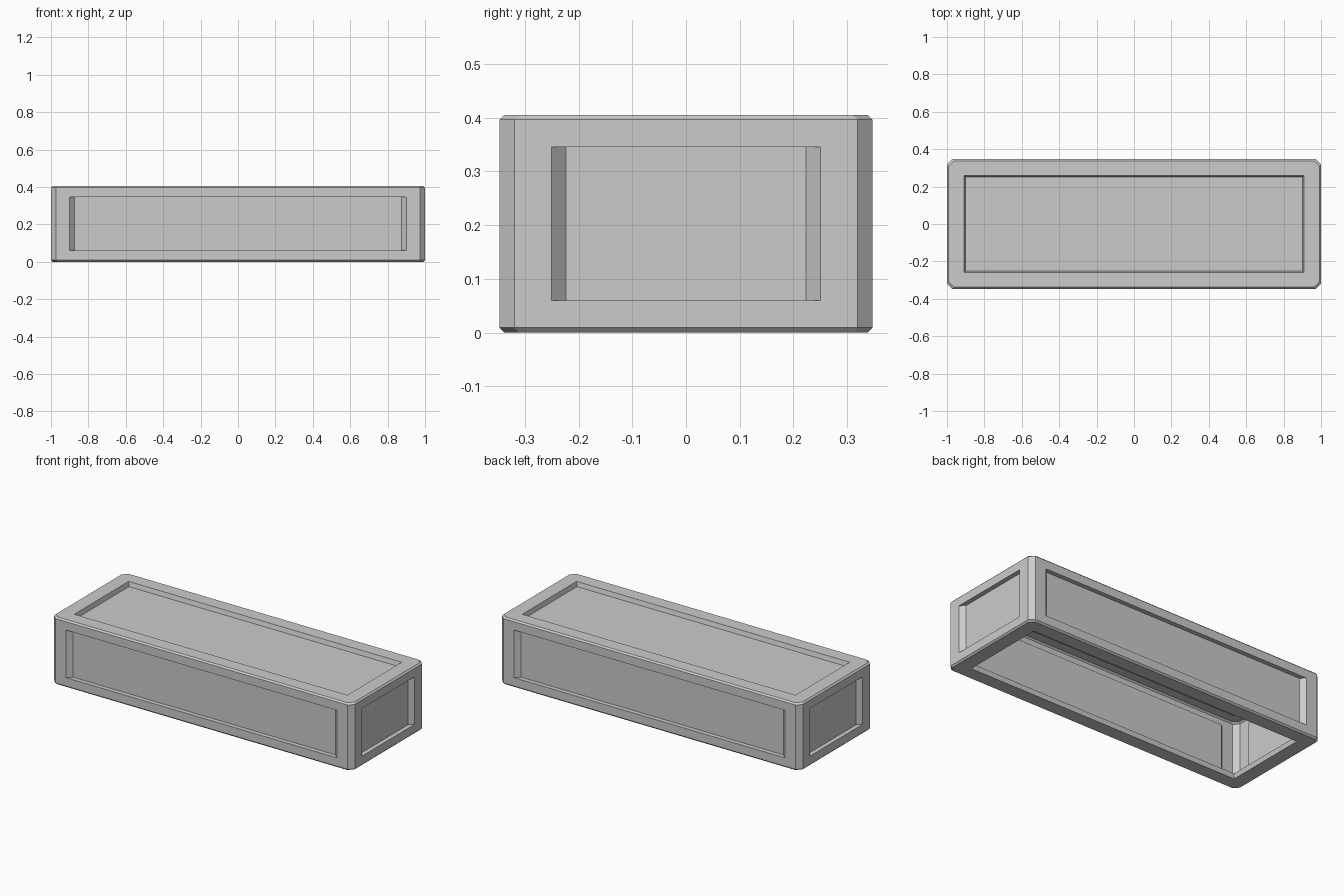
import bpy, bmesh
from mathutils import Vector

if "Cube" in bpy.data.objects:
    bpy.data.objects.remove(bpy.data.objects["Cube"])

X, Y, H = 1.0, 0.347, 0.405      # half length, half width, height
CORNER, RIM, DEPTH = 0.028, 0.009, 0.027
CENTRE = Vector((0, 0, 0.2025))

bm = bmesh.new()


def octagon(z, inset):
    """Rectangle with cut corners at height z."""
    x, y, c = X - inset, Y - inset, CORNER
    pts = [(x, -y + c), (x, y - c), (x - c, y), (-x + c, y),
           (-x, y - c), (-x, -y + c), (-x + c, -y), (x - c, -y)]
    return [bm.verts.new((px, py, z)) for px, py in pts]


def recess(face, outer, inner, open_panel=False):
    """Sink a rectangular panel into a face, with sloping sides."""
    face.normal_update()
    n = face.normal.copy()
    axis = max(range(3), key=lambda i: abs(n[i]))
    others = [i for i in range(3) if i != axis]
    for size, drop in ((outer, 0), (inner, DEPTH)):
        bmesh.ops.inset_individual(bm, faces=[face], thickness=0.002)
        for v in face.verts:
            for i, s in zip(others, size):
                v.co[i] = CENTRE[i] + (s if v.co[i] > CENTRE[i] else -s)
            v.co -= n * drop
    if open_panel:
        bmesh.ops.delete(bm, geom=[face], context='FACES')


# Outer shell with cut corners and thin bevelled rims
loops = [octagon(0, RIM), octagon(RIM, 0), octagon(H - RIM, 0), octagon(H, RIM)]
sides = []
for level, (a, b) in enumerate(zip(loops, loops[1:])):
    for i in range(8):
        j = (i + 1) % 8
        f = bm.faces.new((a[i], a[j], b[j], b[i]))
        if level == 1 and i % 2 == 0:
            sides.append(f)
top = bm.faces.new(loops[3])
bottom = bm.faces.new(loops[0][::-1])

# Recessed panels on all four sides and the top, open hole underneath
for k, f in enumerate(sides):
    half = 0.25 if k % 2 == 0 else 0.90
    recess(f, (half, 0.143), (half - 0.027, 0.143))
recess(top, (0.908, 0.258), (0.901, 0.251))
recess(bottom, (0.908, 0.258), (0.901, 0.251), open_panel=True)

bmesh.ops.remove_doubles(bm, verts=bm.verts, dist=0.0005)
mesh = bpy.data.meshes.new("panelled_box")
bm.to_mesh(mesh)
bm.free()
bpy.context.collection.objects.link(bpy.data.objects.new("panelled_box", mesh))
